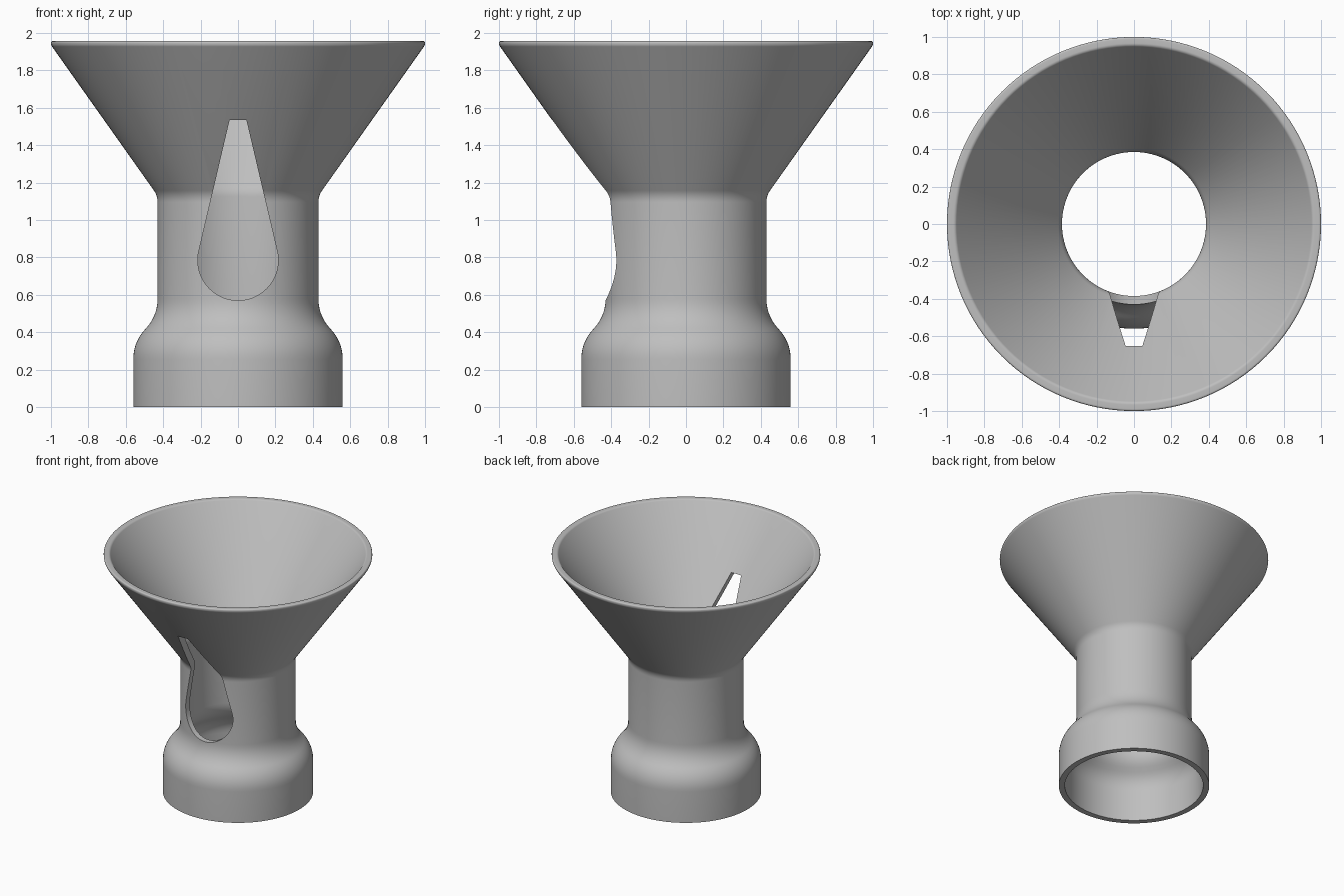
import bpy, bmesh, math
from mathutils import Vector

cube = bpy.data.objects.get("Cube")
if cube:
    bpy.data.objects.remove(cube, do_unlink=True)

gray = bpy.data.materials.new("plain gray")
gray.use_nodes = True
gray.diffuse_color = (0.52, 0.52, 0.52, 1)
gray.node_tree.nodes["Principled BSDF"].inputs["Base Color"].default_value = gray.diffuse_color


def fillet(corners, steps=7):
    """Round each (radius, height, trim) corner of a closed profile."""
    path = []
    for i, (r, z, trim) in enumerate(corners):
        here = Vector((r, z))
        if not trim:
            path.append(here)
            continue
        before = Vector(corners[i - 1][:2])
        after = Vector(corners[(i + 1) % len(corners)][:2])
        start = here + (before - here).normalized() * trim
        end = here + (after - here).normalized() * trim
        for k in range(steps + 1):
            t = k / steps
            path.append(start * (1 - t) ** 2 + here * 2 * t * (1 - t) + end * t * t)
    return path


def make_object(name, bm):
    bmesh.ops.recalc_face_normals(bm, faces=bm.faces)
    mesh = bpy.data.meshes.new(name)
    bm.to_mesh(mesh)
    bm.free()
    mesh.materials.append(gray)
    obj = bpy.data.objects.new(name, mesh)
    bpy.context.collection.objects.link(obj)
    return obj


# Funnel body: closed wall profile turned around the z axis
wall = fillet([
    (0.56, 0, 0), (0.56, 0.345, 0.09), (0.43, 0.49, 0.09), (0.43, 1.13, 0.035),
    (1.0, 1.935, 0.01), (1.0, 1.957, 0.012), (0.955, 1.957, 0.012),
    (0.385, 1.16, 0.035), (0.385, 0.47, 0.08), (0.515, 0.325, 0.08), (0.515, 0, 0),
])
SIDES = 128
bm = bmesh.new()
rings = [[bm.verts.new((p.x * math.cos(a), p.x * math.sin(a), p.y)) for p in wall]
         for a in (math.tau * s / SIDES for s in range(SIDES))]
for s in range(SIDES):
    this, following = rings[s], rings[(s + 1) % SIDES]
    for j in range(len(wall)):
        k = (j + 1) % len(wall)
        bm.faces.new((this[j], following[j], following[k], this[k]))
funnel = make_object("funnel_body", bm)

# Teardrop opening through the front wall: round below, narrowing to a blunt tip
RADIUS, CENTER, TIP = 0.215, 0.785, 1.535
tilt = math.radians(13)
outline = [(-0.045, TIP), (0.045, TIP)]
for k in range(41):
    a = tilt - (math.pi + 2 * tilt) * k / 40
    outline.append((RADIUS * math.cos(a), CENTER + RADIUS * math.sin(a)))
bm = bmesh.new()
face = bm.faces.new([bm.verts.new((x, -1.2, z)) for x, z in outline])
sweep = bmesh.ops.extrude_face_region(bm, geom=[face])
bmesh.ops.translate(bm, vec=(0, 1.2, 0),
                    verts=[v for v in sweep["geom"] if isinstance(v, bmesh.types.BMVert)])
cutter = make_object("opening_cutter", bm)
cutter.hide_render = True

cut = funnel.modifiers.new("front opening", "BOOLEAN")
cut.operation = "DIFFERENCE"
cut.solver = "EXACT"
cut.object = cutter
bpy.ops.object.select_all(action="DESELECT")
funnel.select_set(True)
bpy.context.view_layer.objects.active = funnel
bpy.ops.object.modifier_apply(modifier=cut.name)
bpy.data.objects.remove(cutter, do_unlink=True)
bpy.ops.object.shade_smooth_by_angle(angle=math.radians(30))
